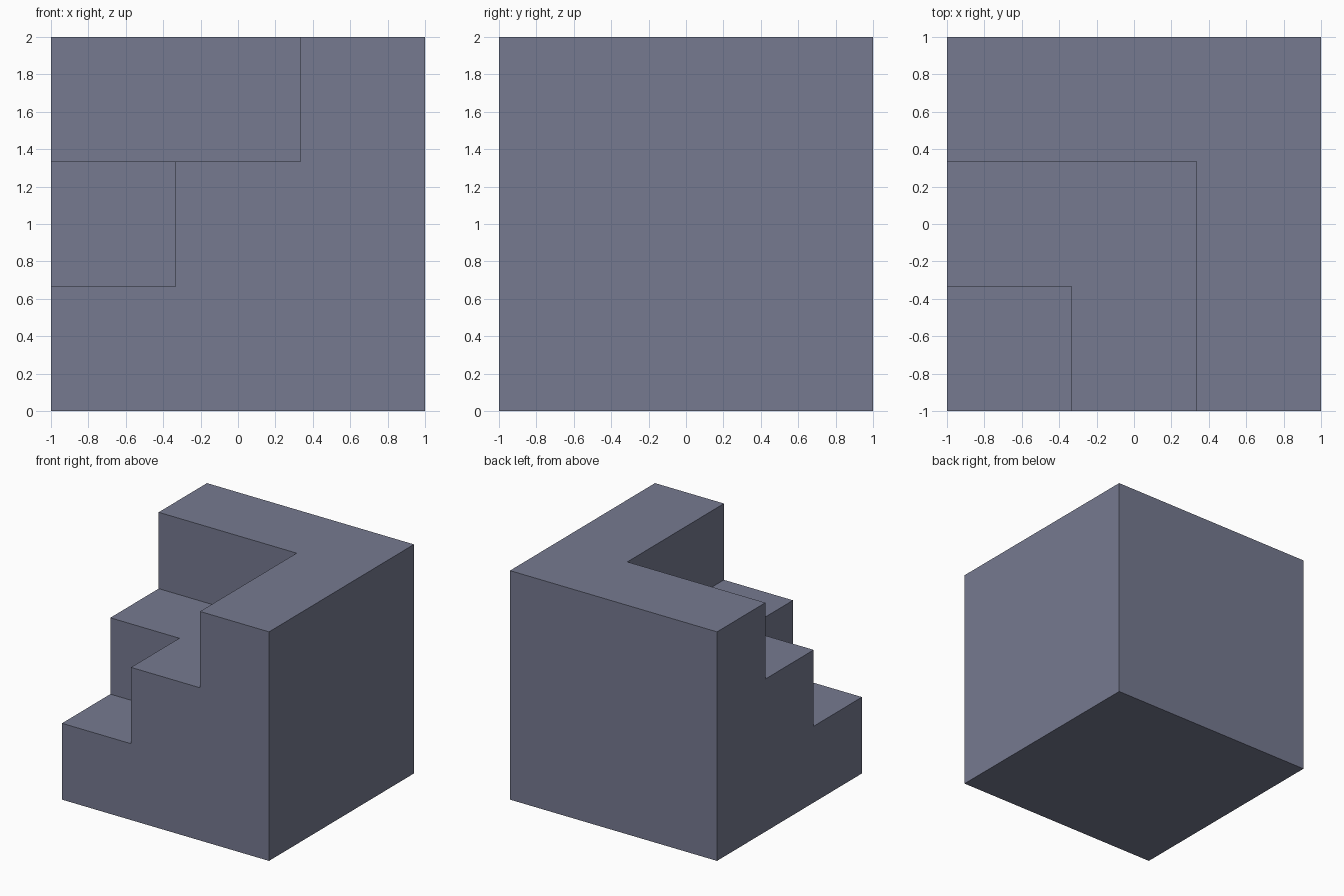
import bpy, bmesh, math
from mathutils import Vector

if "Cube" in bpy.data.objects:
    bpy.data.objects.remove(bpy.data.objects["Cube"])

N = 3                # steps per side
STEP = 2 / N         # cell size


def filled(c):
    """Solid cells: each higher layer loses a bigger square at the front-left corner."""
    x, y, z = c
    return all(0 <= v < N for v in c) and (x >= z or y >= z)


# Corner staircase block: keep only the exposed cell faces
bm = bmesh.new()
for x in range(N):
    for y in range(N):
        for z in range(N):
            if not filled((x, y, z)):
                continue
            for axis in range(3):
                for side in (0, 1):
                    near = [x, y, z]
                    near[axis] += 2 * side - 1
                    if filled(near):
                        continue
                    u, v = (axis + 1) % 3, (axis + 2) % 3
                    quad = []
                    for du, dv in ((0, 0), (1, 0), (1, 1), (0, 1)):
                        p = Vector((x, y, z))
                        p[axis] += side
                        p[u] += du
                        p[v] += dv
                        quad.append(bm.verts.new(p * STEP - Vector((1, 1, 0))))
                    bm.faces.new(quad if side else quad[::-1])

# Weld the cells and merge coplanar faces into clean treads and walls
bmesh.ops.remove_doubles(bm, verts=bm.verts[:], dist=1e-4)
bmesh.ops.dissolve_limit(bm, angle_limit=math.radians(1),
                         verts=bm.verts[:], edges=bm.edges[:])
bmesh.ops.recalc_face_normals(bm, faces=bm.faces[:])

mesh = bpy.data.meshes.new("corner_stairs")
bm.to_mesh(mesh)
bm.free()

# Single slate colour
slate = bpy.data.materials.new("slate blue grey")
slate.diffuse_color = (0.18, 0.194, 0.28, 1)
slate.use_nodes = True
slate.node_tree.nodes["Principled BSDF"].inputs["Base Color"].default_value = slate.diffuse_color
mesh.materials.append(slate)

stairs = bpy.data.objects.new("corner_stairs", mesh)
bpy.context.collection.objects.link(stairs)
